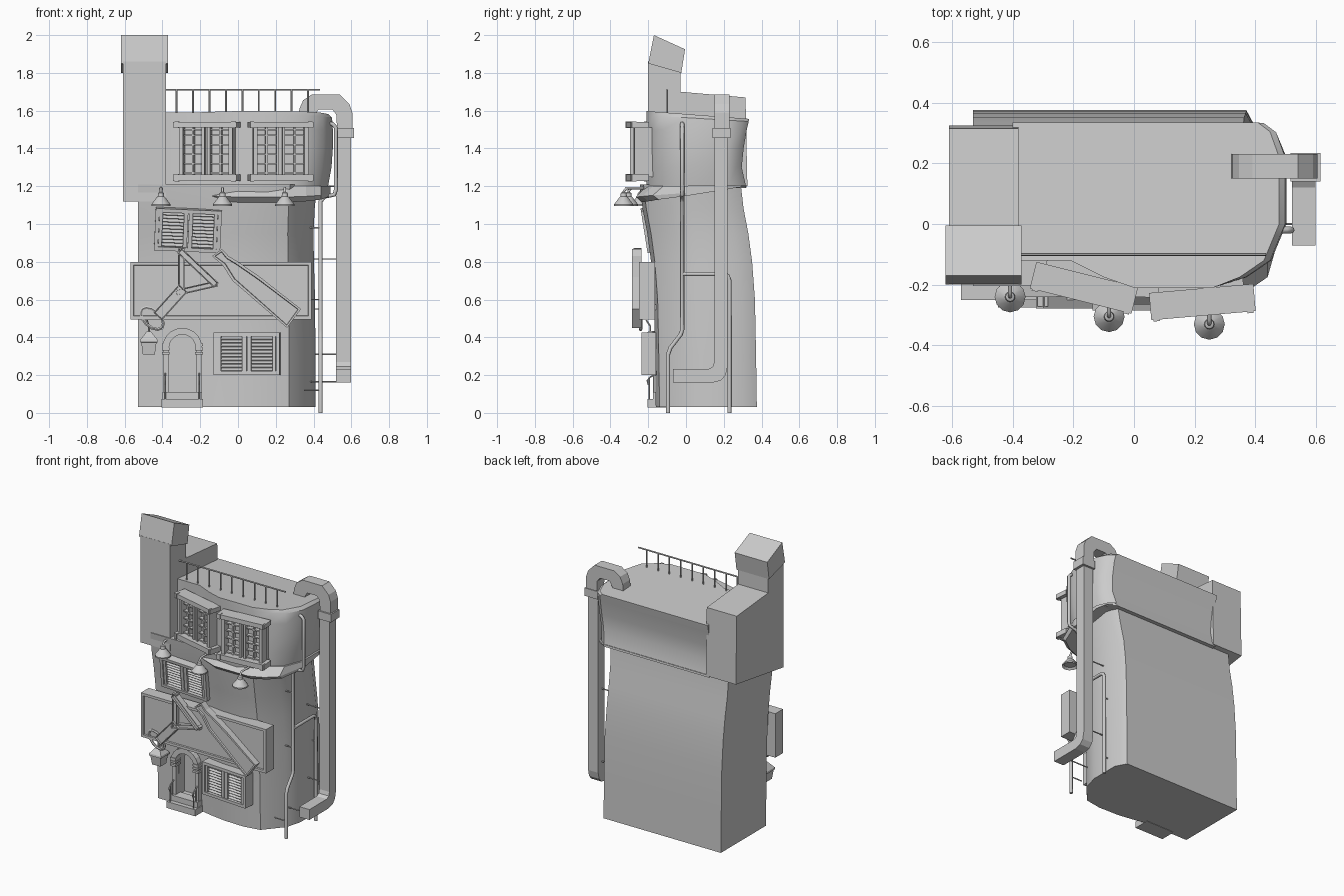
import bpy, bmesh
from math import sin, cos, pi, radians
from mathutils import Matrix, Vector

if "Cube" in bpy.data.objects:
    bpy.data.objects.remove(bpy.data.objects["Cube"])

def finish(name, bm, smooth=False):
    bmesh.ops.recalc_face_normals(bm, faces=bm.faces[:])
    me = bpy.data.meshes.new(name)
    bm.to_mesh(me); bm.free()
    ob = bpy.data.objects.new(name, me)
    bpy.context.collection.objects.link(ob)
    if smooth:
        activate(ob)
        bpy.ops.object.shade_smooth_by_angle(angle=radians(35))
    return ob

def activate(ob):
    bpy.ops.object.select_all(action='DESELECT')
    ob.select_set(True)
    bpy.context.view_layer.objects.active = ob

def loft(name, rings, smooth=True):
    bm = bmesh.new()
    vs = [[bm.verts.new(p) for p in r] for r in rings]
    n = len(rings[0])
    for a, b in zip(vs, vs[1:]):
        for i in range(n):
            bm.faces.new((a[i], a[(i+1) % n], b[(i+1) % n], b[i]))
    bm.faces.new(vs[0]); bm.faces.new(vs[-1])
    return finish(name, bm, smooth)

def prism(name, pts, a, b, plane='xz', inset=0, smooth=False):
    # outline extruded from a to b along the remaining axis
    put = (lambda p, t: (p[0], t, p[1])) if plane == 'xz' else (lambda p, t: (t, p[0], p[1]))
    ob = loft(name, [[put(p, t) for p in pts] for t in (a, b)], smooth)
    if inset:
        bm = bmesh.new(); bm.from_mesh(ob.data)
        f = min(bm.faces, key=lambda f: f.calc_center_median().y)
        bmesh.ops.inset_region(bm, faces=[f], thickness=inset, depth=0)
        bmesh.ops.inset_region(bm, faces=[f], thickness=.003, depth=-.01)
        bm.to_mesh(ob.data); bm.free()
    return ob

def boxes(name, items, M=Matrix()):
    # each item: centre xyz, size xyz, optional tilt about x
    bm = bmesh.new()
    for it in items:
        m = M @ Matrix.Translation(it[:3])
        if len(it) > 6:
            m = m @ Matrix.Rotation(it[6], 4, 'X')
        bmesh.ops.create_cube(bm, size=1, matrix=m @ Matrix.Diagonal((*it[3:6], 1)))
    return finish(name, bm)

def pipe(name, paths, r, sides=2):
    cu = bpy.data.curves.new(name, 'CURVE')
    cu.dimensions = '3D'
    cu.bevel_depth, cu.bevel_resolution, cu.use_fill_caps = r, sides, True
    for path in paths:
        s = cu.splines.new('POLY')
        s.points.add(len(path) - 1)
        for q, p in zip(s.points, path):
            q.co = (*p, 1)
    ob = bpy.data.objects.new(name, cu)
    bpy.context.collection.objects.link(ob)
    activate(ob)
    bpy.ops.object.convert(target='MESH')
    bpy.ops.object.shade_smooth_by_angle(angle=radians(50))

def place(x, y, z, yaw=0, lean=0, roll=0):
    R = lambda a, k: Matrix.Rotation(radians(a), 4, k)
    return Matrix.Translation((x, y, z)) @ R(yaw, 'Z') @ R(lean, 'X') @ R(roll, 'Y')

# Lower storeys: bowed plan leaning forward toward the top
low = [(-.53, .375), (-.53, -.12), (-.2, -.12), (-.1, -.14), (0, -.155), (.15, -.16), (.27, -.14),
       (.38, -.01), (.41, .1), (.41, .3), (.37, .375)]
lean = [(.03, 0, 1), (.3, -.004, 1), (.6, -.01, .995), (.8, -.025, .98), (.95, -.045, .975), (1.08, -.07, .99), (1.21, -.085, 1.02)]
body = loft('lower_walls', [[(x * (s if x > 0 else 1), y + d, z) for x, y in low] for z, d, s in lean])

# Arched door recess cut into the wall
DX, DZ = -.295, .345
arc = lambda r, n=10: [(DX + r * cos(pi * i / n), DZ + r * sin(pi * i / n)) for i in range(n + 1)]
cutter = prism('door_cutter', [(DX + .072, .1)] + arc(.072) + [(DX - .072, .1)], -.3, -.06)
cutter.hide_render = True
mod = body.modifiers.new('door', 'BOOLEAN')
mod.operation, mod.object, mod.solver = 'DIFFERENCE', cutter, 'EXACT'
activate(body)
bpy.ops.object.modifier_apply(modifier='door')
bpy.data.objects.remove(cutter)

# Door surround, steps and handrails
prism('door_arch', arc(.105) + arc(.07)[::-1], -.165, -.11)
cols = []
for s in (-1, 1):
    x = DX + s * .0875
    cols += [(x, -.135, .22, .028, .04, .25)] + [(x, -.14, z, .042, .06, .014) for z in (.315, .338, .36)]
boxes('door_columns', cols)
boxes('door_steps', [(DX, -.15, .05, .22, .11, .045), (DX, -.14, .09, .21, .07, .04)])
rails = []
for x in (DX - .09, DX + .09):
    rails += [[(x, -.13, .22), (x, -.16, .205), (x, -.19, .19), (x, -.205, .17), (x, -.2, .15), (x, -.19, .15)],
              [(x, -.17, .2), (x, -.17, .07)], [(x, -.195, .18), (x, -.195, .06)]]
pipe('door_handrails', rails, .005, 1)

# Upper storey with hollow back wall and sloping roof
up = [(-.40, .34), (-.40, -.12), (-.21, -.12), (-.1, -.175), (0, -.21), (.26, -.21), (.36, -.175),
      (.44, -.12), (.49, 0), (.49, .22), (.46, .31), (.42, .34)]
def up_ring(z, back, dx, slope=0):
    return [(x + (dx if x > .3 else 0), y + (back if y > .3 else 0), z - slope * (y + .2)) for x, y in up]
loft('upper_walls', [up_ring(1.19, -.02, -.015), up_ring(1.3, -.045, .005), up_ring(1.4, -.035, .012),
                     up_ring(1.5, -.018, .012), up_ring(1.575, -.008, .008, .06), up_ring(1.597, -.006, -.012, .075)])

# Flared skirt below the upper storey
def skirt(z, out, slope):
    return [(x, y - .02 * (y > .3) - (out if y < -.05 else 0), z + slope * (y + .24)) for x, y in up]
loft('overhang_skirt', [skirt(1.11, .025, .16), skirt(1.14, .055, .1), skirt(1.2, 0, .01)], False)

# Corner tower, rear block and tilted chimney cap
prism('corner_tower', [(-.2, 1.12), (.325, 1.2), (.315, 1.67), (-.03, 1.7), (-.03, 1.82), (-.2, 1.86)], -.61, -.38, 'yz')
prism('chimney_cap', [(-.2, 1.85), (-.025, 1.8), (-.005, 1.925), (-.17, 2.0)], -.62, -.37, 'yz')

# Roof railing
posts = [[(-.325 + i * .087, -.1, 1.57), (-.325 + i * .087, -.1, 1.71)] for i in range(9)]
pipe('roof_railing', posts + [[(-.39, -.1, 1.71), (.435, -.1, 1.71)]], .005, 1)

# Upper windows: lintel, sill, sashes and glazing bars
def sash_window(name, M):
    it = [(0, 0, .145, .345, .09, .03), (0, 0, -.135, .345, .09, .035), (0, .05, 0, .28, .06, .26)]
    for s in (-1, 1):
        it += [(s * .135, .005, .005, .022, .065, .25), (s * .016, .005, .005, .014, .05, .25),
               (s * .075, .01, .005, .009, .04, .25), (s * .155, -.035, .146, .02, .03, .034),
               (s * .155, -.035, -.135, .02, .03, .04)]
        it += [(s * .075, .01, z, .11, .035, .008) for z in (-.11, -.06, -.01, .04, .09, .12)]
    boxes(name, it, M)
sash_window('upper_window_left', place(-.165, -.21, 1.38, -14))
sash_window('upper_window_right', place(.225, -.257, 1.38, 5))

# Louvred shutter windows
def louvre_window(name, M, w=.35, h=.225):
    it = [(0, .02, 0, w - .02, .03, h - .02)]
    for s in (-1, 1):
        it += [(0, 0, s * (h / 2 - .01), w, .075, .02), (s * (w / 2 - .01), 0, 0, .02, .075, h),
               (s * .013, -.01, 0, .022, .04, h - .03), (s * .145, -.01, 0, .018, .04, h - .03)]
        it += [(s * .08, -.01, -.083 + i * .0185, .12, .024, .004, radians(35)) for i in range(10)]
    boxes(name, it, M)
louvre_window('lower_louvre_window', place(.048, -.185, .313, -4))
louvre_window('middle_louvre_window', place(-.265, -.185, .97, 0, 9, 2.5))

# Sign board with sunken plain panel
prism('sign_board', [(-.57, .495), (.39, .495), (.39, .8), (-.57, .8)], -.25, -.165, inset=.025)
boxes('sign_mounts', [(x, -.14, z, .03, .08, .03) for x in (-.45, .2) for z in (.56, .74)])

# Crossed timbers fixed on the board
prism('diagonal_plank', [(-.085, .868), (-.05, .83), (0, .8), (.116, .72), (.333, .55), (.26, .45), (-.03, .7),
                         (-.08, .78), (-.137, .83)], -.285, -.235, inset=.014)
def bar(name, p, q, w, front):
    p, q = Vector(p), Vector(q)
    n = (q - p).orthogonal().normalized() * w / 2
    prism(name, [p + n, q + n, q - n, p - n], front, -.235, inset=.006)
bar('timber_upright', (-.3, .87), (-.3, .63), .034, -.272)
bar('timber_slope', (-.31, .86), (-.115, .675), .036, -.278)
bar('timber_base', (-.33, .635), (-.11, .685), .032, -.268)
bar('timber_leg', (-.29, .66), (-.425, .51), .06, -.275)
ring = [(-.455 + .065 * cos(a) * .8 + .03 * sin(a), -.24, .5 - .05 * cos(a) + .03 * sin(a))
        for a in [i * pi / 6 for i in range(13)]]
pipe('timber_hook', [ring], .009, 1)

# Hanging lantern
LX, LY = -.472, -.19
def square(h, z):
    return [(LX + a * h, LY + b * h, z) for a, b in ((-1, -1), (1, -1), (1, 1), (-1, 1))]
loft('lantern', [square(h, z) for h, z in ((.032, .31), (.04, .372), (.047, .375), (.045, .388), (.016, .425), (.01, .432))], False)
pipe('lantern_hanger', [[(LX, LY, .425), (LX, LY, .46), (LX - .01, LY - .02, .49)], [(LX, LY, .43), (LX, -.12, .43)]], .005, 1)

# Three wall lamps with conical shades
for i, (x, y) in enumerate(((-.408, -.24), (-.082, -.305), (.248, -.33))):
    prof = [(.038, 1.108), (.051, 1.095), (.051, 1.104), (.022, 1.142), (.017, 1.146), (.015, 1.165), (.006, 1.17)]
    loft(f'lamp_shade_{i+1}', [[(x + r * cos(2 * pi * k / 12), y + r * sin(2 * pi * k / 12), z) for k in range(12)]
                               for r, z in prof])
    pipe(f'lamp_arm_{i+1}', [[(x, y, 1.15), (x, y + .002, 1.175), (x, y + .015, 1.19), (x, y + .13, 1.19)]], .007)

# Square air duct with hooked top and elbow outlet
prism('duct_hood', [(.605, 1.5), (.605, 1.59), (.59, 1.635), (.54, 1.685), (.39, 1.685), (.345, 1.655), (.325, 1.61),
                    (.32, 1.56), (.4, 1.56), (.425, 1.605), (.5, 1.605), (.52, 1.58), (.525, 1.5)], .15, .23)
boxes('duct_collar', [(.565, .187, 1.482, .1, .095, .055)])
prism('duct_shaft', [(.15, 1.46), (.15, .27), (.142, .245), (.12, .232), (-.07, .232), (-.07, .16), (.14, .16), (.185, .172),
                     (.21, .2), (.22, .245), (.22, 1.46)], .52, .597, 'yz')
pipe('duct_brackets', [[(.36, y, z), (.56, y, z)] for y, z in ((.18, .31), (.18, .815), (.0, .165), (.18, 1.2))], .004, 1)

# Thin drain pipes on the side wall
X = .437
pipe('drain_pipes', [
    [(.46, -.02, 1.535), (.5, -.02, 1.53), (.518, -.02, 1.51), (.518, -.02, 1.18), (.51, -.02, 1.155), (.46, -.02, 1.145),
     (X, -.02, 1.12), (X, -.02, .44), (X, -.028, .415), (X, -.082, .345), (X, -.095, .31), (X, -.095, 0)],
    [(X, -.02, .735), (X, .2, .735), (X, .222, .725), (X, .23, .7), (X, .23, 0)]], .011)
pipe('drain_clips', [[(.35, y, z), (X, y, z)] for y, z in ((-.02, .98), (-.02, .6), (.23, .55), (.23, .12), (-.095, .12))], .004, 1)
